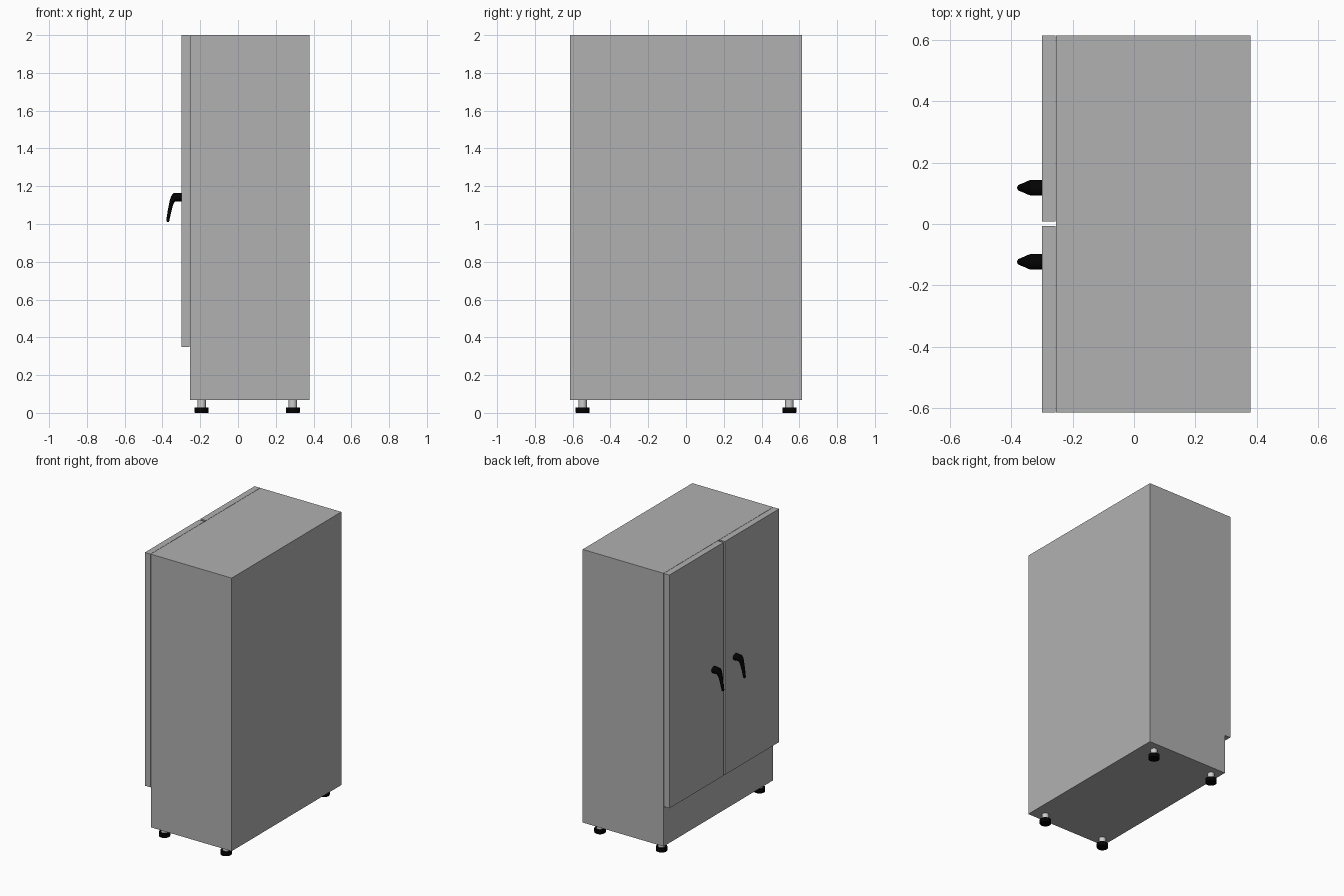
import bpy, bmesh, math
from mathutils import Vector

if "Cube" in bpy.data.objects:
    bpy.data.objects.remove(bpy.data.objects["Cube"])


def material(name, value):
    mat = bpy.data.materials.new(name)
    mat.diffuse_color = (value, value, value, 1)
    mat.use_nodes = True
    mat.node_tree.nodes["Principled BSDF"].inputs["Base Color"].default_value = mat.diffuse_color
    return mat


black = material("black_plastic", 0.001)
paint = material("grey_paint", 0.44)
steel = material("steel", 0.6)


def finish(name, bm, mat, smooth=False):
    bmesh.ops.recalc_face_normals(bm, faces=bm.faces)
    me = bpy.data.meshes.new(name)
    bm.to_mesh(me)
    bm.free()
    ob = bpy.data.objects.new(name, me)
    bpy.context.collection.objects.link(ob)
    me.materials.append(mat)
    if smooth:
        bpy.ops.object.select_all(action='DESELECT')
        bpy.context.view_layer.objects.active = ob
        ob.select_set(True)
        bpy.ops.object.shade_smooth_by_angle(angle=math.radians(35))
    return ob


def box(name, lo, hi):
    bm = bmesh.new()
    bmesh.ops.create_cube(bm, size=1)
    lo, hi = Vector(lo), Vector(hi)
    for v in bm.verts:
        v.co = Vector((lo[i] + (v.co[i] + 0.5) * (hi[i] - lo[i]) for i in range(3)))
    return finish(name, bm, paint)


def loft(name, rings, mat):
    """Skin a list of closed rings and cap both ends."""
    bm = bmesh.new()
    loops = [[bm.verts.new(p) for p in ring] for ring in rings]
    n = len(loops[0])
    for a, b in zip(loops, loops[1:]):
        for i in range(n):
            bm.faces.new((a[i], a[(i + 1) % n], b[(i + 1) % n], b[i]))
    bm.faces.new(loops[0])
    bm.faces.new(loops[-1])
    return finish(name, bm, mat, True)


def angles(n):
    return [2 * math.pi * i / n for i in range(n)]


def turned(name, x, y, profile, mat):
    loft(name, [[(x + r * math.cos(a), y + r * math.sin(a), z) for a in angles(32)]
                for r, z in profile], mat)


# Cabinet body and the two doors on its -x side
box("cabinet_body", (-0.2535, -0.613, 0.068), (0.3795, 0.613, 2.0))
box("door_left", (-0.2995, 0.008, 0.35), (-0.2555, 0.613, 2.0))
box("door_right", (-0.2995, -0.613, 0.35), (-0.2555, -0.007, 2.0))

# Lever handles: outer (x, z), inner (x, z), half width
sections = [
    (-0.299, 1.165, -0.299, 1.120, 0.025),
    (-0.325, 1.165, -0.325, 1.120, 0.025),
    (-0.342, 1.163, -0.333, 1.120, 0.025),
    (-0.354, 1.147, -0.338, 1.113, 0.022),
    (-0.362, 1.122, -0.344, 1.100, 0.018),
    (-0.372, 1.070, -0.354, 1.062, 0.014),
    (-0.380, 1.018, -0.365, 1.012, 0.010),
    (-0.376, 1.011, -0.369, 1.010, 0.006),
]
for side, y in (("left", 0.118), ("right", -0.123)):
    rings = []
    for ox, oz, ix, iz, w in sections:
        mid = Vector((ox + ix, 2 * y, oz + iz)) / 2
        half = Vector((ox - ix, 0, oz - iz)) / 2
        rings.append([mid + half * math.cos(a) + Vector((0, w * math.sin(a), 0))
                      for a in angles(24)])
    loft("handle_" + side, rings, black)

# Levelling feet: grey stem on a black pad
for i, (x, y) in enumerate((x, y) for x in (-0.192, 0.290) for y in (-0.547, 0.547)):
    turned(f"foot_stem_{i}", x, y, [(0.022, 0.026), (0.022, 0.069)], steel)
    turned(f"foot_pad_{i}", x, y, [(0.036, 0.0), (0.037, 0.002), (0.037, 0.028)], black)
